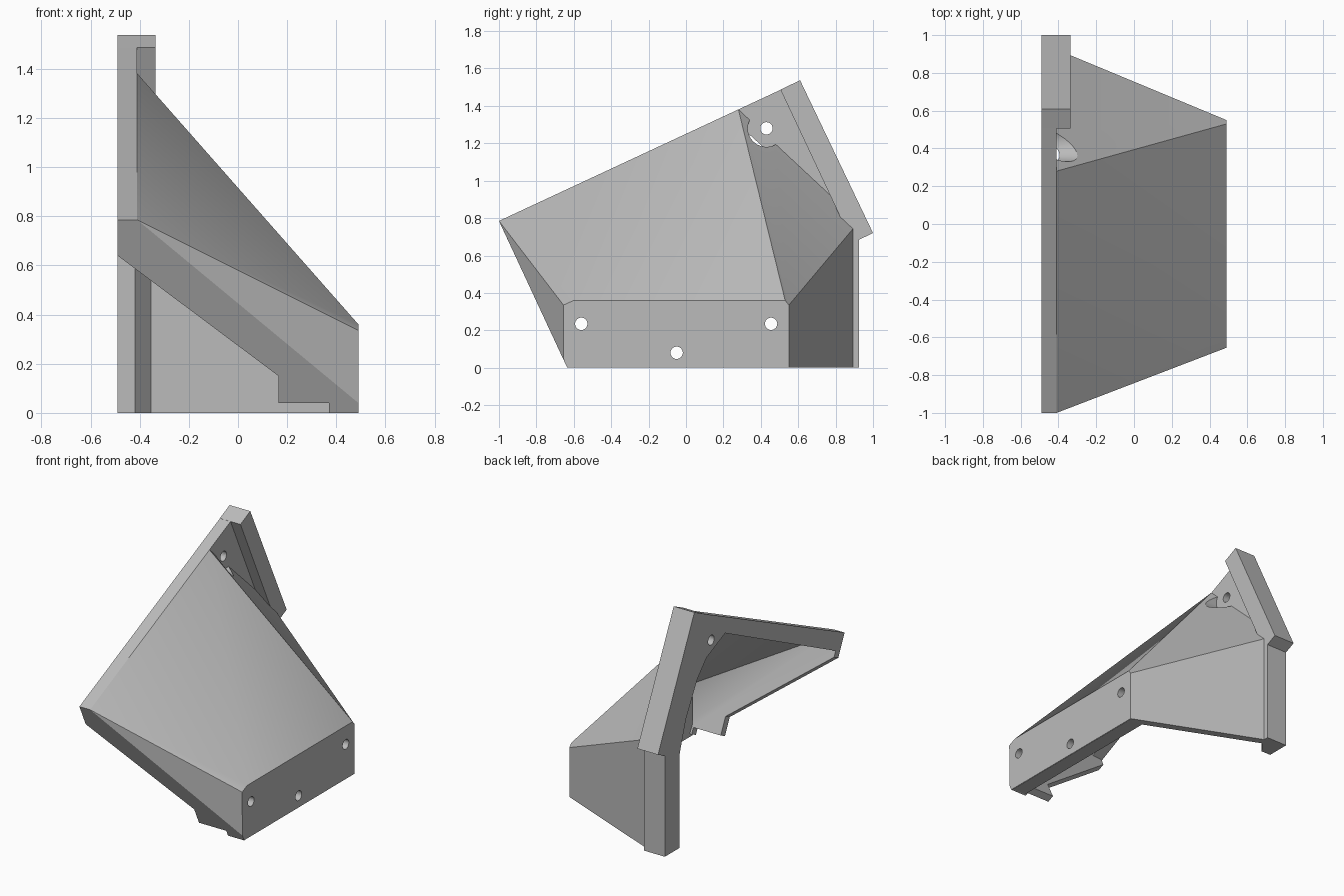
import bpy, bmesh, math
from mathutils import Matrix

if "Cube" in bpy.data.objects:
    bpy.data.objects.remove(bpy.data.objects["Cube"], do_unlink=True)

GREY = (0.5, 0.5, 0.5, 1)
grey = bpy.data.materials.new("plain_grey")
grey.use_nodes = True
grey.diffuse_color = GREY
grey.node_tree.nodes["Principled BSDF"].inputs["Base Color"].default_value = GREY


def finish(bm, name):
    mesh = bpy.data.meshes.new(name)
    bm.to_mesh(mesh)
    bm.free()
    mesh.materials.append(grey)
    ob = bpy.data.objects.new(name, mesh)
    bpy.context.collection.objects.link(ob)
    return ob


def prism(name, points, depth):
    """Extrude a closed outline of 3D points along a vector."""
    bm = bmesh.new()
    face = bm.faces.new([bm.verts.new(p) for p in points])
    ext = bmesh.ops.extrude_face_region(bm, geom=[face], use_keep_orig=True)
    moved = [v for v in ext["geom"] if isinstance(v, bmesh.types.BMVert)]
    bmesh.ops.translate(bm, verts=moved, vec=depth)
    bmesh.ops.recalc_face_normals(bm, faces=bm.faces)
    return finish(bm, name)


def side_prism(name, profile, x0, x1):
    return prism(name, [(x0, y, z) for y, z in profile], (x1 - x0, 0, 0))


def apply(ob, mod):
    bpy.context.view_layer.objects.active = ob
    bpy.ops.object.modifier_apply(modifier=mod.name)


def combine(ob, other, operation):
    """Boolean another object into this one and remove it."""
    mod = ob.modifiers.new("combine", 'BOOLEAN')
    mod.operation, mod.solver, mod.object = operation, 'EXACT', other
    apply(ob, mod)
    bpy.data.objects.remove(other, do_unlink=True)


def drill(ob, y, z, radius, x0, x1):
    """Cut a round hole running along x."""
    bm = bmesh.new()
    turn = Matrix.Translation(((x0 + x1) / 2, y, z)) @ Matrix.Rotation(math.pi / 2, 4, 'Y')
    bmesh.ops.create_cone(bm, cap_ends=True, segments=24, radius1=radius,
                          radius2=radius, depth=x1 - x0, matrix=turn)
    cutter = finish(bm, "hole_cutter")
    cutter.hide_render = True
    combine(ob, cutter, 'DIFFERENCE')


# Key levels shared by the parts
LEFT, INNER, OUTER = -0.49, -0.41, 0.49


def front_point(x, z):
    """Point on the leaning front plane."""
    return (x, -1 + (0.785 - z) * 0.465, z)


# Shell: folded sloping cover, front wall, outer plate and back walls
bm = bmesh.new()
add = bm.verts.new
ridge_front = add((INNER, -1, 0.785))
ridge_back = add((INNER, 0.28, 1.381))
eave_front = add((OUTER, -0.6, 0.36))
eave_back = add((OUTER, 0.53, 0.36))
front_top = add((OUTER, -0.655, 0.335))
front_low = add(front_point(OUTER, 0.04))
front_foot = add(front_point(OUTER, 0))
back_top = add((OUTER, 0.55, 0.335))
back_foot = add((OUTER, 0.55, 0))
post_top = add((INNER, 0.924, 0.78))
post_foot = add((INNER, 0.924, 0))
lip = [add(front_point(x, z)) for x, z in
       ((0.37, 0), (0.37, 0.04), (0.165, 0.04), (0.165, 0.15), (INNER, 0.58),
        (LEFT, 0.64), (LEFT, 0.785))]

for corners in (
        (ridge_front, eave_front, ridge_back),
        (eave_front, eave_back, ridge_back),
        (ridge_front, front_top, eave_front),
        (ridge_front, front_low, front_top),
        [ridge_front] + lip[::-1] + [front_foot, front_low],
        (front_top, front_low, front_foot, back_foot, back_top, eave_back, eave_front),
        (ridge_back, eave_back, back_top),
        (ridge_back, back_top, post_top),
        (back_top, back_foot, post_foot, post_top)):
    bm.faces.new(corners)
bmesh.ops.recalc_face_normals(bm, faces=bm.faces)
bm.normal_update()
plate = max(bm.faces, key=lambda f: f.calc_center_median().x)
if plate.normal.x < 0:
    bmesh.ops.reverse_faces(bm, faces=bm.faces)
shell = finish(bm, "shell")
mod = shell.modifiers.new("walls", 'SOLIDIFY')
mod.thickness, mod.offset, mod.use_even_offset = 0.05, -1, True
apply(shell, mod)

# Thick backing behind the outer plate
backing = side_prism("plate_backing",
                     [(-0.62, 0), (0.54, 0), (0.54, 0.3), (-0.62, 0.3)], 0.385, 0.485)

# Screw holes through the plate
for y, z in ((-0.56, 0.235), (-0.05, 0.08), (0.455, 0.235)):
    for ob in (shell, backing):
        drill(ob, y, z, 0.033, 0.3, 0.6)

# Flat side frame: sloping bar, gusset and leg
frame = side_prism("side_frame", [
    (-1, 0.785), (0.6, 1.53), (0.92, 0.75), (0.92, 0.0), (0.78, 0), (0.78, 0.6),
    (0.7, 0.85), (0.58, 1.07), (0.48, 1.18), (0.28, 1.27), (-0.9, 0.7),
    (-0.95, 0.677)], LEFT, INNER)

# Leaning rear flange
flange = side_prism("rear_flange", [(0.61, 1.537), (1.0, 0.72), (0.89, 0.668),
                                    (0.505, 1.487)], LEFT, -0.335)

# Upright post with a chamfered inner corner, running up into the flange
post = prism("rear_post", [(x, y, 0) for x, y in (
    (LEFT, 0.926), (-0.335, 0.926), (-0.335, 0.87), (-0.42, 0.768), (LEFT, 0.768))],
    (0, 0, 0.87))
combine(frame, flange, 'UNION')
combine(frame, post, 'UNION')

# Screw hole in the gusset with a clearance notch in the upper back wall
for ob in (frame, shell):
    drill(ob, 0.43, 1.28, 0.033, -0.6, -0.3)
drill(shell, 0.43, 1.28, 0.1, -0.415, 0.1)

# Smooth the cover's fold, keep every corner sharp
bpy.ops.object.select_all(action='DESELECT')
shell.select_set(True)
bpy.context.view_layer.objects.active = shell
bpy.ops.object.shade_smooth_by_angle(angle=math.radians(28))
